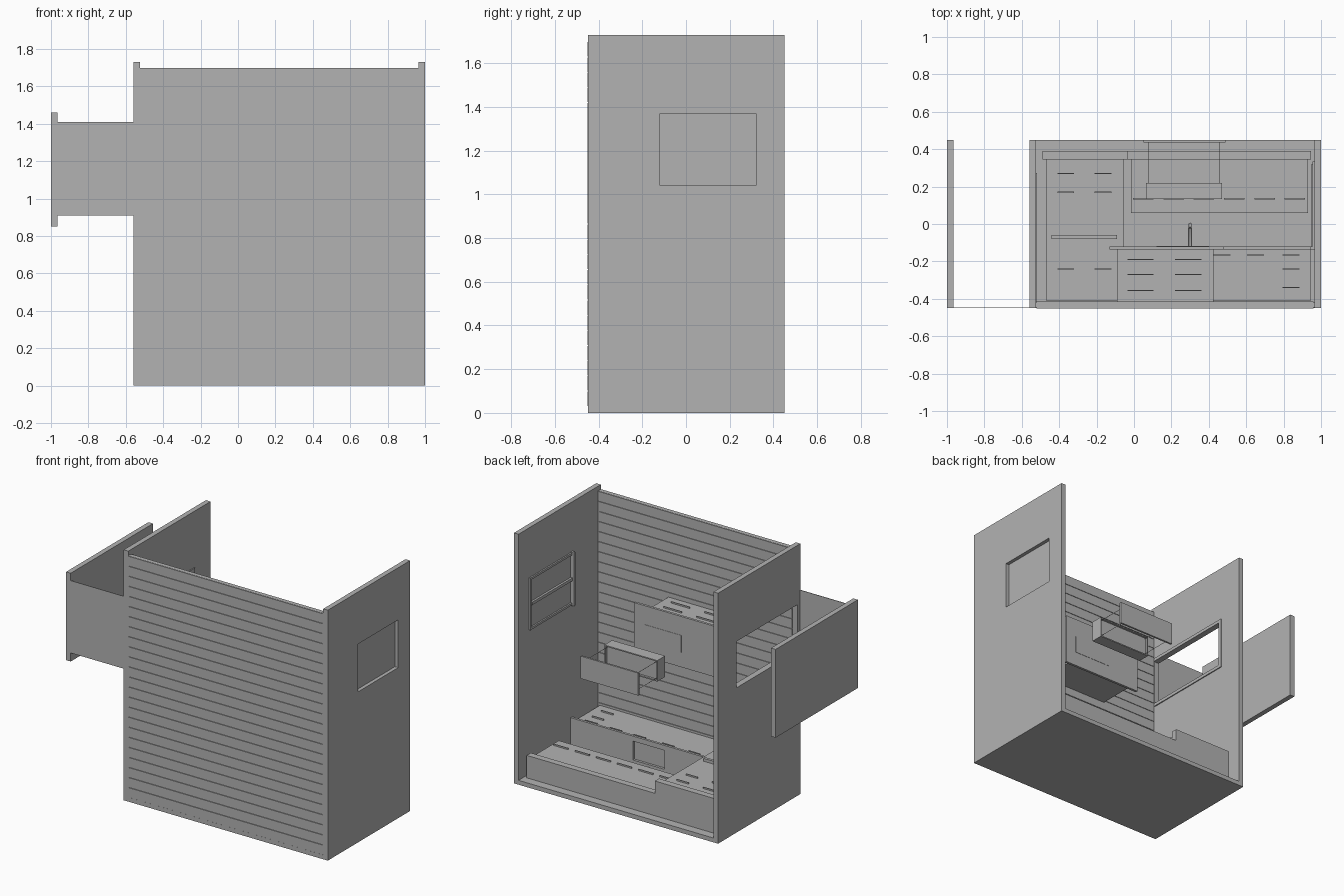
import bpy, bmesh
from mathutils import Vector, Matrix

cube = bpy.data.objects.get("Cube")
if cube:
    bpy.data.objects.remove(cube, do_unlink=True)

grey = bpy.data.materials.new("plain grey")
grey.use_nodes = True
grey.diffuse_color = (0.45, 0.45, 0.45, 1)
grey.node_tree.nodes["Principled BSDF"].inputs["Base Color"].default_value = grey.diffuse_color


def finish(name, bm):
    mesh = bpy.data.meshes.new(name)
    bm.to_mesh(mesh)
    bm.free()
    mesh.materials.append(grey)
    obj = bpy.data.objects.new(name, mesh)
    bpy.context.collection.objects.link(obj)
    return obj


def boxes(name, *ranges):
    """One object from boxes given as (x0, x1, y0, y1, z0, z1)."""
    bm = bmesh.new()
    for x0, x1, y0, y1, z0, z1 in ranges:
        mid = Vector((x0 + x1, y0 + y1, z0 + z1)) / 2
        size = Matrix.Diagonal((x1 - x0, y1 - y0, z1 - z0, 1))
        bmesh.ops.create_cube(bm, size=1, matrix=Matrix.Translation(mid) @ size)
    return finish(name, bm)


def handles(name, spots, z, length):
    """Thin bar handles on a cabinet face at depth z."""
    boxes(name, *[(x - length / 2, x + length / 2, y - .003, y + .003, z, z + .01)
                  for x, y in spots])


def rod(name, points, radius):
    curve = bpy.data.curves.new(name, 'CURVE')
    curve.dimensions = '3D'
    curve.bevel_depth = radius
    curve.bevel_resolution = 2
    curve.use_fill_caps = True
    line = curve.splines.new('POLY')
    line.points.add(len(points) - 1)
    for p, co in zip(line.points, points):
        p.co = (*co, 1)
    curve.materials.append(grey)
    bpy.context.collection.objects.link(bpy.data.objects.new(name, curve))


# Room shell: the room lies on its rear wall, with its floor towards -y
L, R = .965, -.525            # inner faces of the side walls
Y0, Y1, DEEP = -.448, .45, 1.73
boxes("rear_wall", (R, L, Y0, Y1, 0, .03))
boxes("floor_slab", (R, L, -.446, -.42, .03, 1.698))

# Floor boards with narrow gaps
pitch = .0695
boxes("floor_boards", *[(R + .005, L - .005, -.451, -.415, .032 + i * pitch, .029 + (i + 1) * pitch)
                        for i in range(24)])

# Left wall with a window hole
wy0, wy1, wz0, wz1 = -.12, .32, 1.04, 1.37
boxes("left_wall",
      (L, 1, Y0, Y1, 0, wz0), (L, 1, Y0, Y1, wz1, DEEP),
      (L, 1, Y0, wy0, wz0, wz1), (L, 1, wy1, Y1, wz0, wz1))
boxes("window_pane", (L, L + .01, wy0, wy1, wz0, wz1))
zm = (wz0 + wz1) / 2
boxes("window_frame",
      (.955, L, wy1, wy1 + .015, wz0 - .015, wz1 + .015),
      (.955, L, wy0, wy1, wz0 - .015, wz0), (.955, L, wy0, wy1, wz1, wz1 + .015),
      (.95, L, wy0, wy1, zm - .01, zm + .01),
      (.94, L, wy0 - .018, wy0, wz0 - .02, wz1 + .02))

# Right wall with a doorway and trim
dz0, dz1, dtop = 1.0, 1.32, .25
boxes("right_wall",
      (-.56, R, Y0, Y1, 0, dz0), (-.56, R, Y0, Y1, dz1, DEEP),
      (-.56, R, dtop, Y1, dz0, dz1), (-.56, R, Y0, -.415, dz0, dz1))
boxes("door_trim",
      (R, R + .007, -.415, dtop + .022, dz0 - .022, dz0),
      (R, R + .007, -.415, dtop + .022, dz1, dz1 + .022),
      (R, R + .007, dtop, dtop + .022, dz0, dz1))

# Hall beyond the doorway
boxes("hall_floor", (-.966, -.56, -.45, -.446, .91, 1.41))
boxes("hall_wall", (-1, -.965, Y0, Y1, .85, 1.46))

# Tall cabinet and its cornice
boxes("tall_cabinet", (-.47, -.055, -.41, .345, .03, .25))
boxes("tall_cornice", (-.49, -.035, .345, .39, .03, .27))
boxes("tall_ledge", (-.44, -.09, -.08, -.06, .25, .27))
handles("tall_handles", [(x, y) for x in (-.365, -.165) for y in (.27, .17, -.24)], .25, .09)

# Wall cabinets and their cornice
boxes("wall_cabinet", (-.015, .93, .06, .345, .03, .165))
boxes("wall_cornice", (-.035, .945, .345, .39, .03, .185))
handles("wall_handles", [(.05 + i * .162, .135) for i in range(6)], .165, .11)

# Base cabinets, worktop, sink and tap
boxes("base_cabinet", (-.055, .945, -.41, -.137, .03, .225))
sx0, sx1, sz0, sz1 = .25, .49, .08, .21
boxes("worktop",
      (-.055, sx0, -.137, -.12, .03, .245), (sx1, L, -.137, -.12, .03, .245),
      (sx0, sx1, -.137, -.12, .03, sz0), (sx0, sx1, -.137, -.12, sz1, .245))
handles("base_handles", [(x, -.165) for x in (.05, .25, .47, .65)]
        + [(.84, y) for y in (-.165, -.24, -.34)], .225, .09)
rod("tap", [(.3, -.12, .055), (.3, -.01, .055), (.3, 0, .065), (.3, 0, .11), (.3, -.02, .12)], .008)

# Island with drawers and hob
boxes("island_body", (-.09, .425, -.415, -.137, .85, 1.11))
boxes("island_worktop", (-.13, .48, -.137, -.12, .82, 1.17))
boxes("hob_plate", (.12, .4, -.12, -.118, .92, 1.04))
handles("island_handles", [(x, y) for x in (.035, .29) for y in (-.19, -.27, -.355)], 1.11, .14)

# Hanging lamp tray on four thin rods under a ceiling plate
boxes("ceiling_plate", (.05, .49, .437, .45, .86, 1.015))
boxes("lamp_tray",
      (.065, .47, .135, .205, .865, 1.01),
      (.065, .47, .205, .22, .865, .873), (.065, .47, .205, .22, 1.002, 1.01),
      (.065, .073, .205, .22, .873, 1.002), (.462, .47, .205, .22, .873, 1.002))
for x in (.08, .455):
    for z in (.88, .995):
        rod("lamp_rod", [(x, .2, z), (x, .44, z)], .0015)
